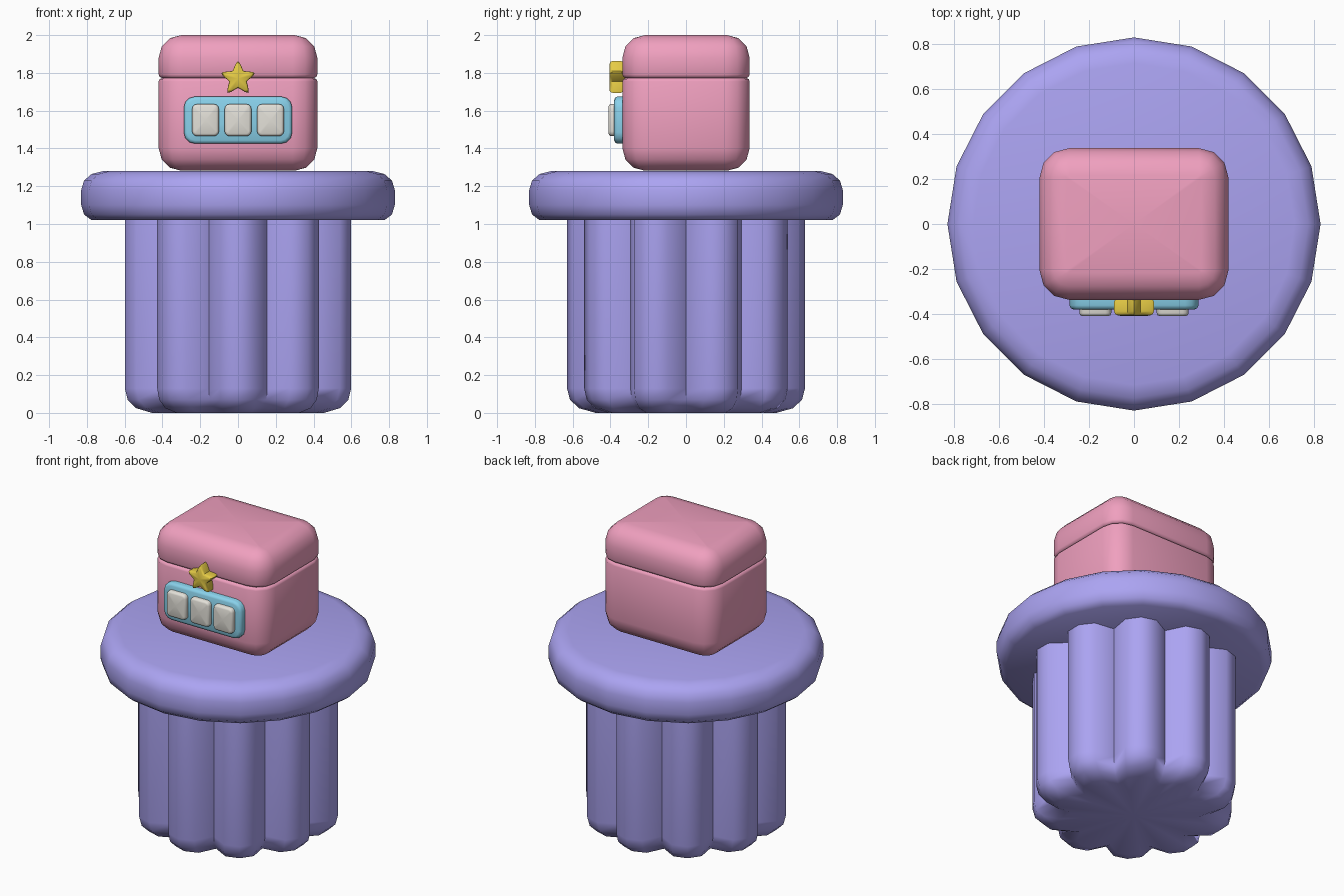
import bpy, bmesh
from math import sin, cos, pi, radians

if "Cube" in bpy.data.objects:
    bpy.data.objects.remove(bpy.data.objects["Cube"])


def material(name, rgb):
    m = bpy.data.materials.new(name)
    m.diffuse_color = (*rgb, 1)
    m.use_nodes = True
    m.node_tree.nodes["Principled BSDF"].inputs["Base Color"].default_value = m.diffuse_color
    return m


PURPLE = material("purple", (0.41, 0.37, 0.89))
PINK = material("pink", (0.87, 0.35, 0.52))
BLUE = material("blue", (0.25, 0.64, 0.83))
CREAM = material("cream", (0.77, 0.75, 0.69))
GOLD = material("gold", (0.79, 0.60, 0.06))


def loft(name, rings, mat, angle=50):
    """Bridge equal-length rings of points and cap both ends."""
    bm = bmesh.new()
    loops = [[bm.verts.new(p) for p in ring] for ring in rings]
    n = len(loops[0])
    for a, b in zip(loops, loops[1:]):
        for i in range(n):
            j = (i + 1) % n
            bm.faces.new((a[i], a[j], b[j], b[i]))
    caps = [bm.faces.new(loops[0]), bm.faces.new(loops[-1])]
    bmesh.ops.poke(bm, faces=caps)
    bmesh.ops.recalc_face_normals(bm, faces=bm.faces)
    mesh = bpy.data.meshes.new(name)
    bm.to_mesh(mesh)
    bm.free()
    mesh.materials.append(mat)
    ob = bpy.data.objects.new(name, mesh)
    bpy.context.collection.objects.link(ob)
    bpy.ops.object.select_all(action='DESELECT')
    ob.select_set(True)
    bpy.context.view_layer.objects.active = ob
    bpy.ops.object.shade_smooth_by_angle(angle=radians(angle))
    return ob


def rounded_rect(hw, hh, r, inset, seg=3):
    """Rounded rectangle outline shrunk by inset."""
    pts = []
    for k, (sx, sy) in enumerate([(1, 1), (-1, 1), (-1, -1), (1, -1)]):
        for s in range(seg + 1):
            a = (k + s / seg) * pi / 2
            pts.append((sx * (hw - r) + (r - inset) * cos(a),
                        sy * (hh - r) + (r - inset) * sin(a)))
    return pts


# Round table top
top_profile = [(0.775, 1.02), (0.815, 1.05), (0.83, 1.10), (0.83, 1.18),
               (0.815, 1.23), (0.775, 1.265), (0.715, 1.28)]
loft("table_top", [[(r * cos(i * pi / 10), r * sin(i * pi / 10), z) for i in range(20)]
                   for r, z in top_profile], PURPLE)

# Pleated cloth skirt: ten rounded lobes, curling in at the bottom
lobe = [0.63, 0.605, 0.50, 0.605]
skirt = []
for s, z in [(0.76, 0.0), (0.90, 0.025), (0.975, 0.07), (1, 0.13), (1, 1.04)]:
    skirt.append([(s * lobe[i % 4] * cos(pi / 2 + i * pi / 20),
                   s * lobe[i % 4] * sin(pi / 2 + i * pi / 20), z) for i in range(40)])
loft("cloth_skirt", skirt, PURPLE, 80)


# Box body and lid
def box_part(name, profile):
    loft(name, [[(x, y, z) for x, y in rounded_rect(0.42, 0.337, 0.13, d)]
                for d, z in profile], PINK)


box_part("box_body", [(0.12, 1.282), (0.06, 1.298), (0.016, 1.342), (0, 1.402),
                      (0, 1.755), (0.005, 1.767), (0.018, 1.773)])
box_part("box_lid", [(0.018, 1.772), (0.005, 1.780), (0, 1.792), (0, 1.88),
                     (0.016, 1.94), (0.06, 1.984), (0.12, 2.0)])


# Front panel and its three buttons
def plate(name, x, z, hw, hh, r, back, front, b, mat):
    rings = [(0, back), (0, front + b), (b * 0.3, front + b * 0.3), (b, front)]
    loft(name, [[(x + u, y, z + v) for u, v in rounded_rect(hw, hh, r, d)]
                for d, y in rings], mat)


plate("panel", 0, 1.55, 0.287, 0.125, 0.06, -0.32, -0.38, 0.018, BLUE)
for label, x in (("left", -0.172), ("middle", 0), ("right", 0.172)):
    plate(label + "_button", x, 1.55, 0.071, 0.085, 0.026, -0.36, -0.41, 0.014, CREAM)

# Star clasp: tips blunted with two points each
star = []
for k in range(5):
    a = pi / 2 + k * 2 * pi / 5
    star += [(0.082, a - 0.13), (0.093, a), (0.082, a + 0.13), (0.049, a + pi / 5)]
star_rings = [(0.86, -0.32), (1, -0.345), (1, -0.388), (0.95, -0.40), (0.82, -0.406)]
loft("star_clasp", [[(s * r * cos(a), y, 1.77 + s * r * sin(a)) for r, a in star]
                    for s, y in star_rings], GOLD)
